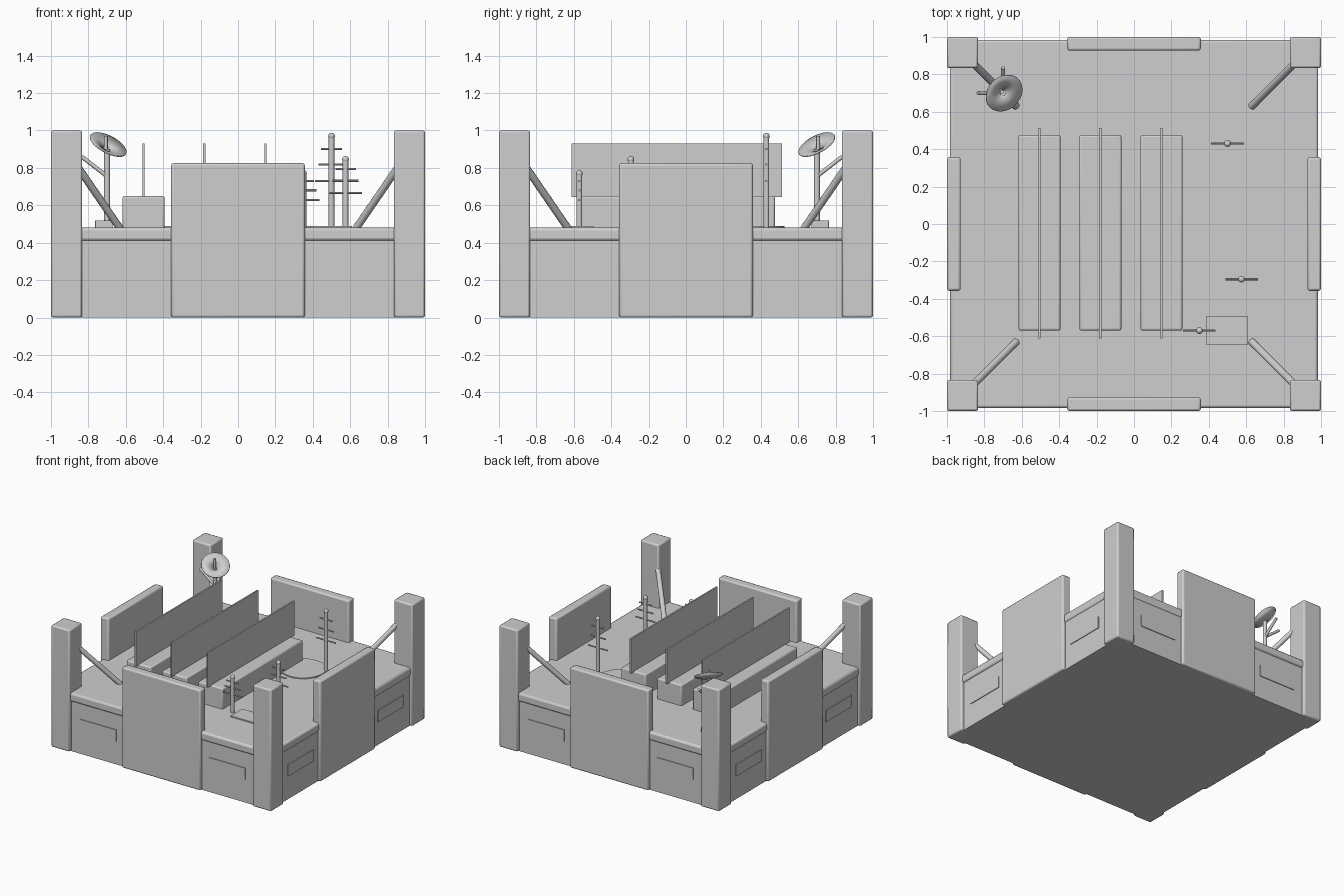
import bpy
import bmesh
import math
from mathutils import Vector

cube = bpy.data.objects.get("Cube")
if cube:
    bpy.data.objects.remove(cube, do_unlink=True)

grey = bpy.data.materials.new("plain_grey")
grey.use_nodes = True
GREY = (0.62, 0.62, 0.62, 1)
grey.diffuse_color = GREY
grey.node_tree.nodes["Principled BSDF"].inputs["Base Color"].default_value = GREY
made = []


def finish(name, bm, bevel=0):
    mesh = bpy.data.meshes.new(name)
    bm.to_mesh(mesh)
    bm.free()
    mesh.materials.append(grey)
    ob = bpy.data.objects.new(name, mesh)
    bpy.context.collection.objects.link(ob)
    if bevel:
        mod = ob.modifiers.new("bevel", 'BEVEL')
        mod.width = bevel
        mod.segments = 2
    made.append(ob)
    return ob


def box(name, x, y, z, bevel=0):
    """Box from (low, high) ranges on each axis."""
    bm = bmesh.new()
    bmesh.ops.create_cube(bm, size=1)
    for v in bm.verts:
        for i, (a, b) in enumerate((sorted(x), sorted(y), sorted(z))):
            v.co[i] = a if v.co[i] < 0 else b
    return finish(name, bm, bevel)


def rod(name, start, end, radius, sides=12, top_radius=None, capped=True):
    """Cylinder or cone between two points."""
    start, end = Vector(start), Vector(end)
    axis = end - start
    bm = bmesh.new()
    bmesh.ops.create_cone(bm, cap_ends=capped, segments=sides, radius1=radius,
                          radius2=radius if top_radius is None else top_radius,
                          depth=axis.length)
    turn = axis.to_track_quat('Z', 'Y')
    for v in bm.verts:
        v.co = turn @ v.co + (start + end) / 2
    return finish(name, bm)


def ball(name, centre, radius):
    bm = bmesh.new()
    bmesh.ops.create_uvsphere(bm, u_segments=12, v_segments=8, radius=radius)
    bmesh.ops.translate(bm, vec=centre, verts=bm.verts)
    return finish(name, bm)


ROOF = 0.48

# Main body and overhanging roof slab
box("body", (-0.975, 0.975), (-0.975, 0.975), (0, 0.43))
box("roof_slab", (-0.985, 0.985), (-0.985, 0.985), (0.41, ROOF), 0.015)

# Corner pillars with diagonal braces
for sx in (-1, 1):
    for sy in (-1, 1):
        box("corner_pillar", (sx * 0.833, sx), (sy * 0.833, sy), (0, 1), 0.012)
        rod("corner_brace", (sx * 0.86, sy * 0.86, 0.81),
            (sx * 0.63, sy * 0.63, 0.475), 0.02)

# Tall wall panel and two shallow plates on every side
for side in range(4):
    parts = [box("wall_panel", (-0.357, 0.357), (-1, -0.927), (0, 0.825), 0.012)]
    for s in (-1, 1):
        parts.append(box("wall_plate", (s * 0.42, s * 0.75),
                         (-0.981, -0.973), (0.19, 0.285)))
    for part in parts:
        part.rotation_euler.z = side * math.pi / 2

# Roof boxes, each carrying a thin upright fin
for x in (-0.505, -0.18, 0.147):
    box("roof_box", (x - 0.112, x + 0.112), (-0.57, 0.475), (ROOF - 0.01, 0.65), 0.01)
    box("roof_fin", (x - 0.006, x + 0.006), (-0.613, 0.513), (0.645, 0.93))

# Flat pads on the roof
for x, y in ((0.345, 0.355), (-0.345, -0.345)):
    rod("round_pad", (x, y, ROOF - 0.005), (x, y, ROOF + 0.008), 0.172, 32)
box("square_pad", (0.385, 0.61), (-0.645, -0.495), (ROOF - 0.005, ROOF + 0.01))

# Antenna masts with three crossbars growing wider downwards
for x, y, height in ((0.5, 0.43, 0.49), (0.575, -0.295, 0.365), (0.35, -0.57, 0.29)):
    rod("antenna_mast", (x, y, ROOF - 0.01), (x, y, ROOF + height), 0.015)
    ball("antenna_tip", (x, y, ROOF + height), 0.018)
    for share, half in ((0.86, 0.055), (0.69, 0.07), (0.51, 0.087)):
        z = ROOF + height * share
        rod("antenna_crossbar", (x - half, y, z), (x + half, y, z), 0.006, 8)

# Dish: foot, post, two arms, shallow bowl and feed
cx, cy = -0.7, 0.7
box("dish_foot", (cx - 0.065, cx + 0.03), (cy - 0.03, cy + 0.065), (ROOF - 0.01, 0.52), 0.004)
rod("dish_post", (cx, cy, ROOF - 0.01), (cx, cy, 0.9), 0.016)
for dx, dy in ((-0.135, 0), (0, 0.135)):
    rod("dish_arm", (cx, cy, 0.755), (cx + dx, cy + dy, 0.86), 0.011)
facing = Vector((0.42, -0.42, 0.8)).normalized()
rim = Vector((-0.695, 0.7, 0.923))
bowl = rod("dish_bowl", rim - facing * 0.035, rim, 0.006, 32, 0.108, capped=False)
shell = bowl.modifiers.new("thickness", 'SOLIDIFY')
shell.thickness = 0.006
rod("dish_feed", (cx - 0.006, cy + 0.006, 0.89), (cx - 0.006, cy + 0.006, 0.97), 0.01)

# Smooth rounded parts, keep hard edges
bpy.ops.object.select_all(action='DESELECT')
for ob in made:
    ob.select_set(True)
bpy.context.view_layer.objects.active = made[0]
bpy.ops.object.shade_smooth_by_angle(angle=math.radians(35))
